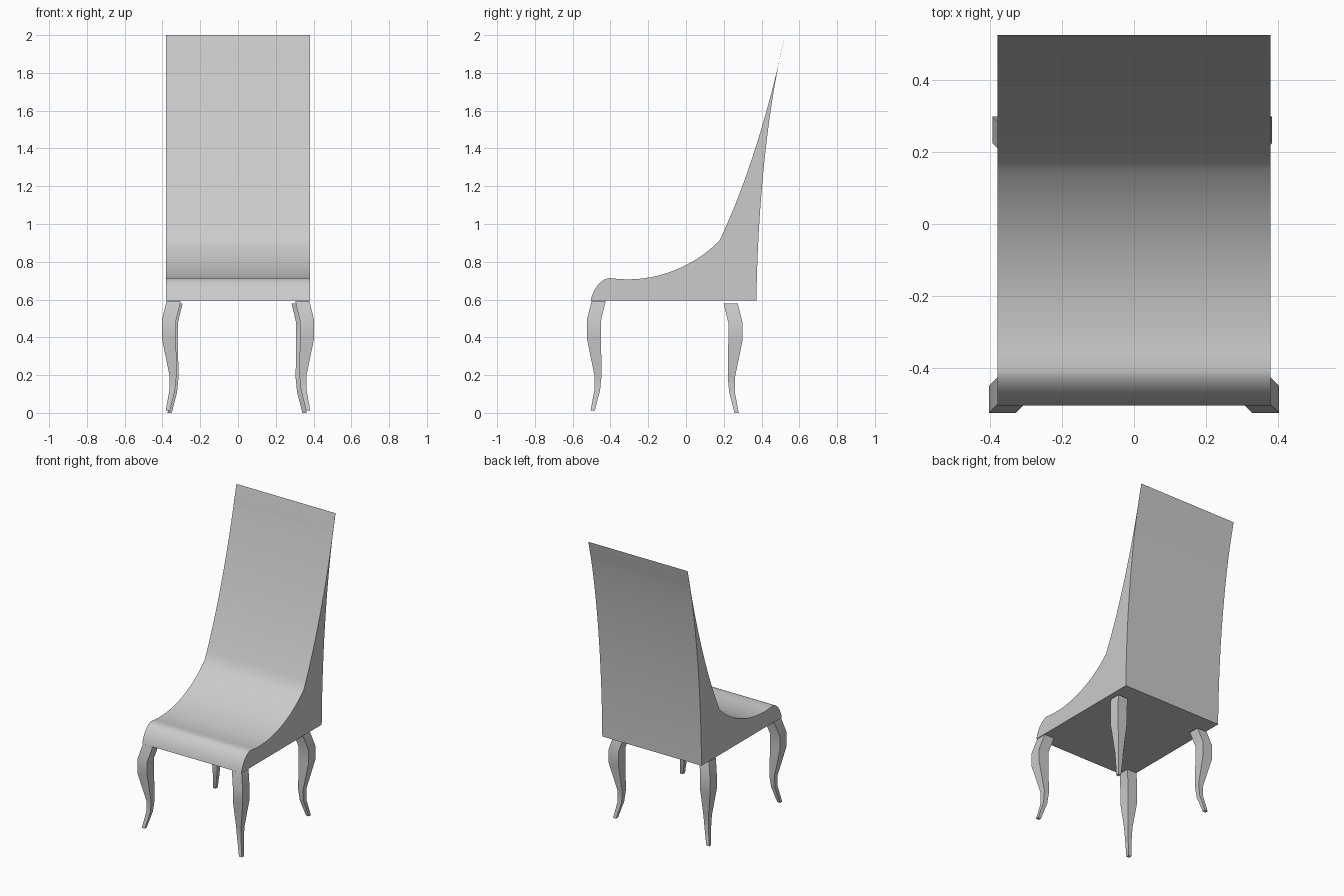
import bpy, bmesh, math
from mathutils import Vector
from mathutils.geometry import interpolate_bezier

cube = bpy.data.objects.get("Cube")
if cube:
    bpy.data.objects.remove(cube)

grey = bpy.data.materials.new("light_grey")
grey.use_nodes = True
colour = (0.6, 0.6, 0.6, 1)
grey.diffuse_color = colour
grey.node_tree.nodes["Principled BSDF"].inputs["Base Color"].default_value = colour


def finish(name, bm):
    bmesh.ops.recalc_face_normals(bm, faces=bm.faces)
    mesh = bpy.data.meshes.new(name)
    bm.to_mesh(mesh)
    bm.free()
    mesh.materials.append(grey)
    obj = bpy.data.objects.new(name, mesh)
    bpy.context.collection.objects.link(obj)
    bpy.ops.object.select_all(action='DESELECT')
    obj.select_set(True)
    bpy.context.view_layer.objects.active = obj
    bpy.ops.object.shade_smooth_by_angle(angle=math.radians(30))
    return obj


def curve(a, b, c, d, steps):
    pts = [Vector((0, *p)) for p in (a, b, c, d)]
    return interpolate_bezier(*pts, steps)[:-1]


# Seat and tapering back: one side profile (y, z) extruded across the width
front, lip, crease = (-0.505, 0.595), (-0.405, 0.714), (0.178, 0.913)
tip, heel = (0.525, 2.0), (0.373, 0.595)
profile = (curve(front, (-0.49, 0.66), (-0.45, 0.71), lip, 10)
           + curve(lip, (-0.18, 0.68), (0.04, 0.77), crease, 16)
           + curve(crease, (0.31, 1.19), (0.43, 1.56), tip, 16)
           + curve(tip, (0.425, 1.6), (0.378, 1.05), heel, 16)
           + [Vector((0, *heel))])
WIDTH = 0.38
bm = bmesh.new()
side = bm.faces.new([bm.verts.new((-WIDTH, p.y, p.z)) for p in profile])
extruded = bmesh.ops.extrude_face_region(bm, geom=[side])["geom"]
bmesh.ops.translate(bm, vec=(2 * WIDTH, 0, 0),
                    verts=[v for v in extruded if isinstance(v, bmesh.types.BMVert)])
finish("seat_and_back", bm)

# Curved legs: square sections (height, outer, inner) bowed along the diagonal
sections = [(0.592, 0.500, 0.425), (0.49, 0.525, 0.450), (0.395, 0.525, 0.450),
            (0.20, 0.485, 0.447), (0.12, 0.485, 0.455), (0.012, 0.505, 0.483)]
INSET = 0.122


def leg(name, sx, sy, shift):
    bm = bmesh.new()
    rings = []
    for z, outer, inner in sections:
        corners = [(outer, outer), (inner, outer), (inner, inner), (outer, inner)]
        rings.append([bm.verts.new((sx * (x - INSET) + shift[0],
                                    sy * y + shift[1], z + shift[2]))
                      for x, y in corners])
    for top, low in zip(rings, rings[1:]):
        for i in range(4):
            j = (i + 1) % 4
            bm.faces.new((top[i], top[j], low[j], low[i]))
    bm.faces.new(rings[0])
    bm.faces.new(rings[-1])
    finish(name, bm)


leg("front_left_leg", 1, -1, (0, 0, 0))
leg("front_right_leg", -1, -1, (0, 0, 0))
leg("rear_left_leg", 1, 1, (-0.02, -0.226, -0.012))
leg("rear_right_leg", -1, 1, (0.01, -0.226, -0.012))
